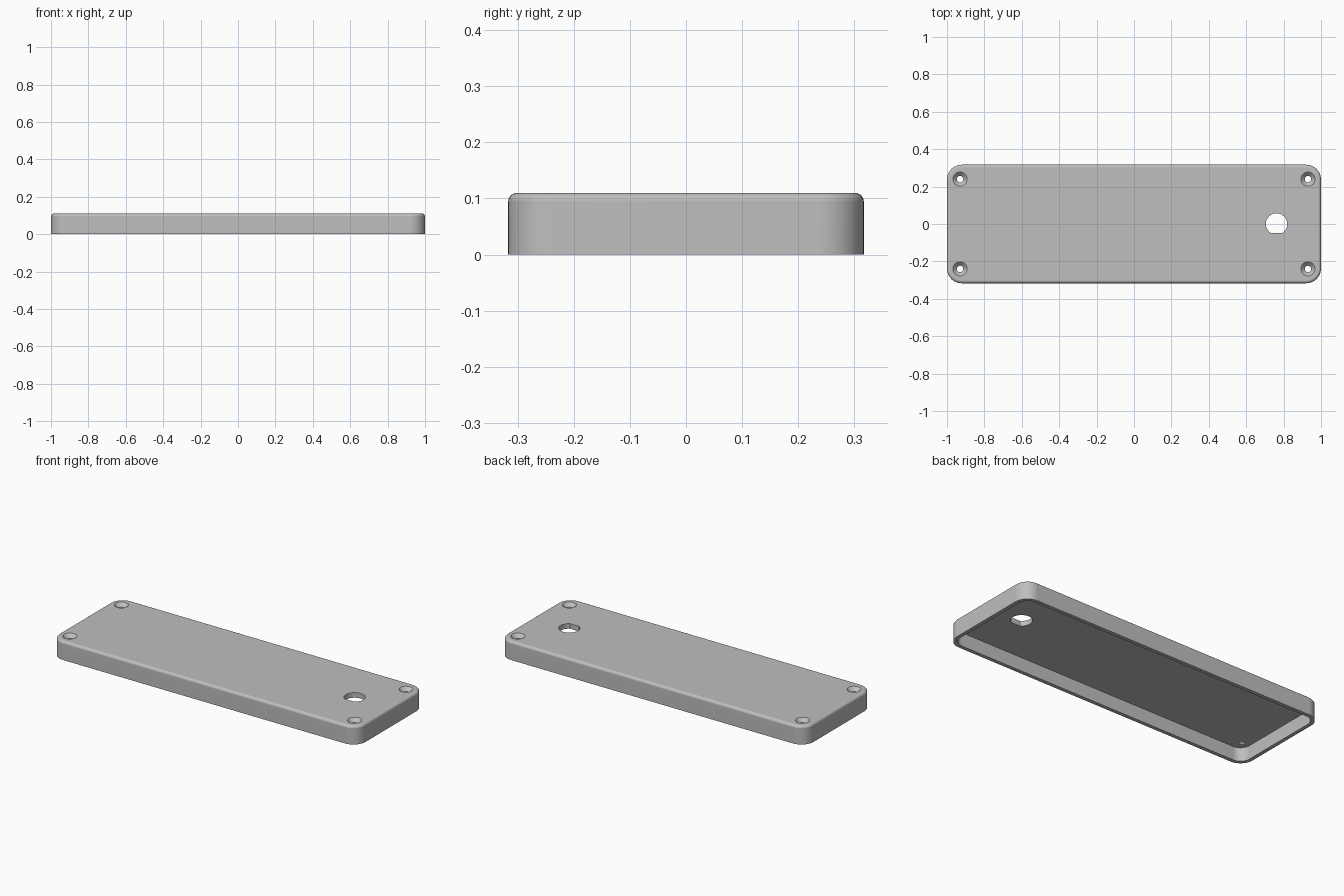
import bpy, bmesh, math

if "Cube" in bpy.data.objects:
    bpy.data.objects.remove(bpy.data.objects["Cube"])

HX, HY, H = 1.0, 0.317, 0.11      # half length, half width, height
CORNER, FILLET = 0.08, 0.016      # plan corner radius, top edge radius
WALL, CEILING = 0.022, 0.08       # wall thickness, underside height of the plate

grey = bpy.data.materials.new("plain grey")
grey.diffuse_color = (0.52, 0.52, 0.52, 1)
grey.use_nodes = True
grey.node_tree.nodes["Principled BSDF"].inputs["Base Color"].default_value = grey.diffuse_color


def rounded_ring(inset, z, steps=10):
    """Points of a rounded rectangle, inset from the outer outline."""
    r = CORNER - inset
    pts = []
    for k, (sx, sy) in enumerate([(1, 1), (-1, 1), (-1, -1), (1, -1)]):
        for i in range(steps + 1):
            a = math.pi / 2 * (k + i / steps)
            pts.append((sx * (HX - CORNER) + r * math.cos(a),
                        sy * (HY - CORNER) + r * math.sin(a), z))
    return pts


def circle(x, y, r, z, n=32):
    return [(x + r * math.cos(2 * math.pi * i / n),
             y + r * math.sin(2 * math.pi * i / n), z) for i in range(n)]


def loft(name, rings):
    """Join equal rings with quads and cap both ends."""
    bm = bmesh.new()
    loops = [[bm.verts.new(p) for p in ring] for ring in rings]
    n = len(loops[0])
    for a, b in zip(loops, loops[1:]):
        for i in range(n):
            j = (i + 1) % n
            bm.faces.new((a[i], a[j], b[j], b[i]))
    bm.faces.new(loops[0])
    bm.faces.new(loops[-1])
    bmesh.ops.recalc_face_normals(bm, faces=bm.faces)
    me = bpy.data.meshes.new(name)
    bm.to_mesh(me)
    bm.free()
    me.materials.append(grey)
    ob = bpy.data.objects.new(name, me)
    bpy.context.collection.objects.link(ob)
    return ob


# Hollow tray: inner ceiling, inner wall, rim, outer wall, top fillet, top plate
rings = [rounded_ring(WALL, CEILING), rounded_ring(WALL, 0), rounded_ring(0, 0)]
for i in range(7):
    a = math.pi / 2 * i / 6
    rings.append(rounded_ring(FILLET * (1 - math.cos(a)),
                              H - FILLET * (1 - math.sin(a))))
case = loft("enclosure_lid", rings)

# Countersunk screw holes in the four corners
cutters = []
for sx in (-1, 1):
    for sy in (-1, 1):
        x, y = sx * 0.93, sy * 0.24
        cutters.append(loft("screw_hole_cutter", [
            circle(x, y, 0.017, 0.05), circle(x, y, 0.017, H - 0.021),
            circle(x, y, 0.038, H), circle(x, y, 0.038, H + 0.02)]))

# D-shaped opening with a flat on the front side
R, FLAT = 0.057, -0.048
start = math.asin(FLAT / R)
sweep = math.pi - 2 * start
d_shape = [(0.762 + R * math.cos(start + sweep * i / 40),
            R * math.sin(start + sweep * i / 40)) for i in range(41)]
cutters.append(loft("connector_hole_cutter",
                    [[(x, y, z) for x, y in d_shape] for z in (0.05, H + 0.02)]))

# Cut the holes
bpy.context.view_layer.objects.active = case
case.select_set(True)
for c in cutters:
    c.hide_render = True
    mod = case.modifiers.new("hole", 'BOOLEAN')
    mod.operation = 'DIFFERENCE'
    mod.solver = 'EXACT'
    mod.object = c
    bpy.ops.object.modifier_apply(modifier=mod.name)
for c in cutters:
    bpy.data.objects.remove(c)

# Smooth rounded surfaces, keep flat plates flat
bpy.ops.object.shade_smooth_by_angle(angle=math.radians(30))
wn = case.modifiers.new("flat_plates", 'WEIGHTED_NORMAL')
wn.keep_sharp = True
